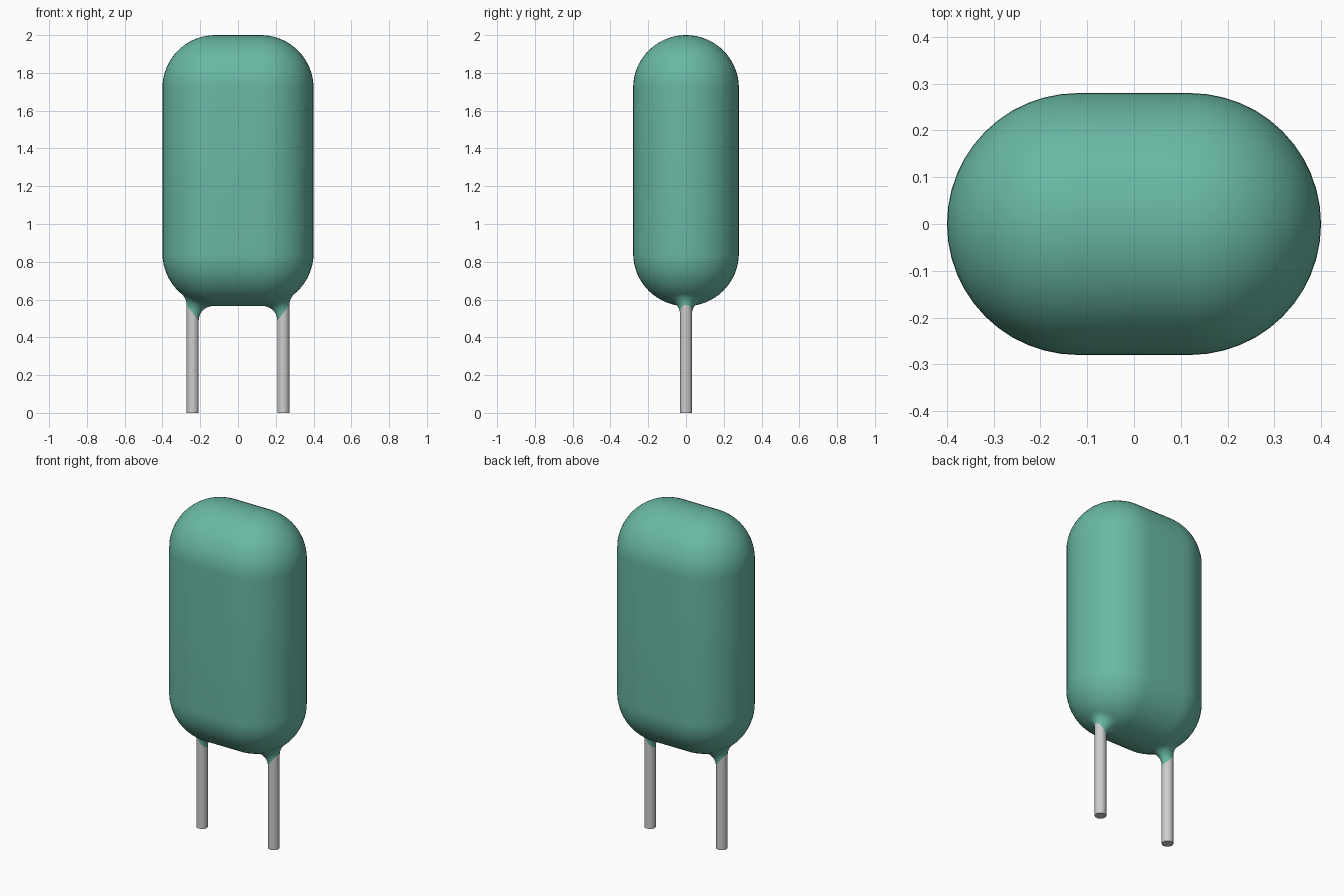
import bpy, bmesh, math
from mathutils import Vector

if "Cube" in bpy.data.objects:
    bpy.data.objects.remove(bpy.data.objects["Cube"])

R = 0.28                      # body rounding radius
HX = 0.12                     # half length of the flat part
Z_LOW, Z_HIGH = 0.845, 1.72   # centres of the lower and upper rounding
LEG_X, LEG_R = 0.24, 0.032
FILLET = 0.075
SEG = 32


def material(name, colour, roughness):
    m = bpy.data.materials.new(name)
    m.use_nodes = True
    m.diffuse_color = colour
    b = m.node_tree.nodes["Principled BSDF"]
    b.inputs["Base Color"].default_value = colour
    b.inputs["Roughness"].default_value = roughness
    return m


green = material("green coating", (0.141, 0.479, 0.371, 1), 0.5)
grey = material("grey metal", (0.61, 0.61, 0.61, 1), 0.4)


def loft(name, rings, mat, caps=False):
    """Skin a list of closed rings, each with the same number of points."""
    bm = bmesh.new()
    loops = [[bm.verts.new(p) for p in ring] for ring in rings]
    n = len(loops[0])
    for a, b in zip(loops, loops[1:]):
        for i in range(n):
            j = (i + 1) % n
            bm.faces.new((a[i], a[j], b[j], b[i]))
    if caps:
        bm.faces.new(loops[0][::-1])
        bm.faces.new(loops[-1])
    bmesh.ops.remove_doubles(bm, verts=bm.verts, dist=1e-5)
    me = bpy.data.meshes.new(name)
    bm.to_mesh(me)
    bm.free()
    me.materials.append(mat)
    ob = bpy.data.objects.new(name, me)
    bpy.context.collection.objects.link(ob)
    bpy.ops.object.select_all(action="DESELECT")
    ob.select_set(True)
    bpy.context.view_layer.objects.active = ob
    bpy.ops.object.shade_smooth_by_angle(angle=math.radians(35))
    return ob


def stadium(r, z):
    pts = []
    for side, start in ((1, -math.pi / 2), (-1, math.pi / 2)):
        for i in range(25):
            a = start + math.pi * i / 24
            pts.append((side * HX + r * math.cos(a), r * math.sin(a), z))
    return pts


# Body: stadium rings with fully rounded ends
N = 16
rings = []
for z0, first in ((Z_LOW, -N), (Z_HIGH, 0)):
    for i in range(first, first + N + 1):
        t = math.pi / 2 * i / N
        rings.append(stadium(R * math.cos(t), z0 + R * math.sin(t)))
loft("body", rings, green)


def fillet_column(leg_x, angle, steps=10):
    """Arc of a ball resting against both the leg and the body."""
    d = Vector((math.cos(angle), math.sin(angle), 0))
    c = Vector((leg_x, 0, 0)) + d * (LEG_R + 0.0005 + FILLET)
    near = Vector((max(-HX, min(HX, c.x)), 0, Z_LOW))
    flat = (c.x - near.x) ** 2 + c.y ** 2
    c.z = Z_LOW - math.sqrt((R + FILLET) ** 2 - flat)
    up = (near - c).normalized()
    return [c + FILLET * (-d).slerp(up, k / steps) for k in range(steps + 1)]


# Legs and the coating that flares down onto them
for side, sx in (("left", 1), ("right", -1)):
    x = sx * LEG_X
    angles = [2 * math.pi * i / SEG for i in range(SEG)]
    leg = [[(x + LEG_R * math.cos(a), LEG_R * math.sin(a), z) for a in angles]
           for z in (0, 0.68)]
    loft(side + "_leg", leg, grey, caps=True)
    columns = [fillet_column(x, a) for a in angles]
    loft(side + "_leg_collar", list(zip(*columns)), green)
